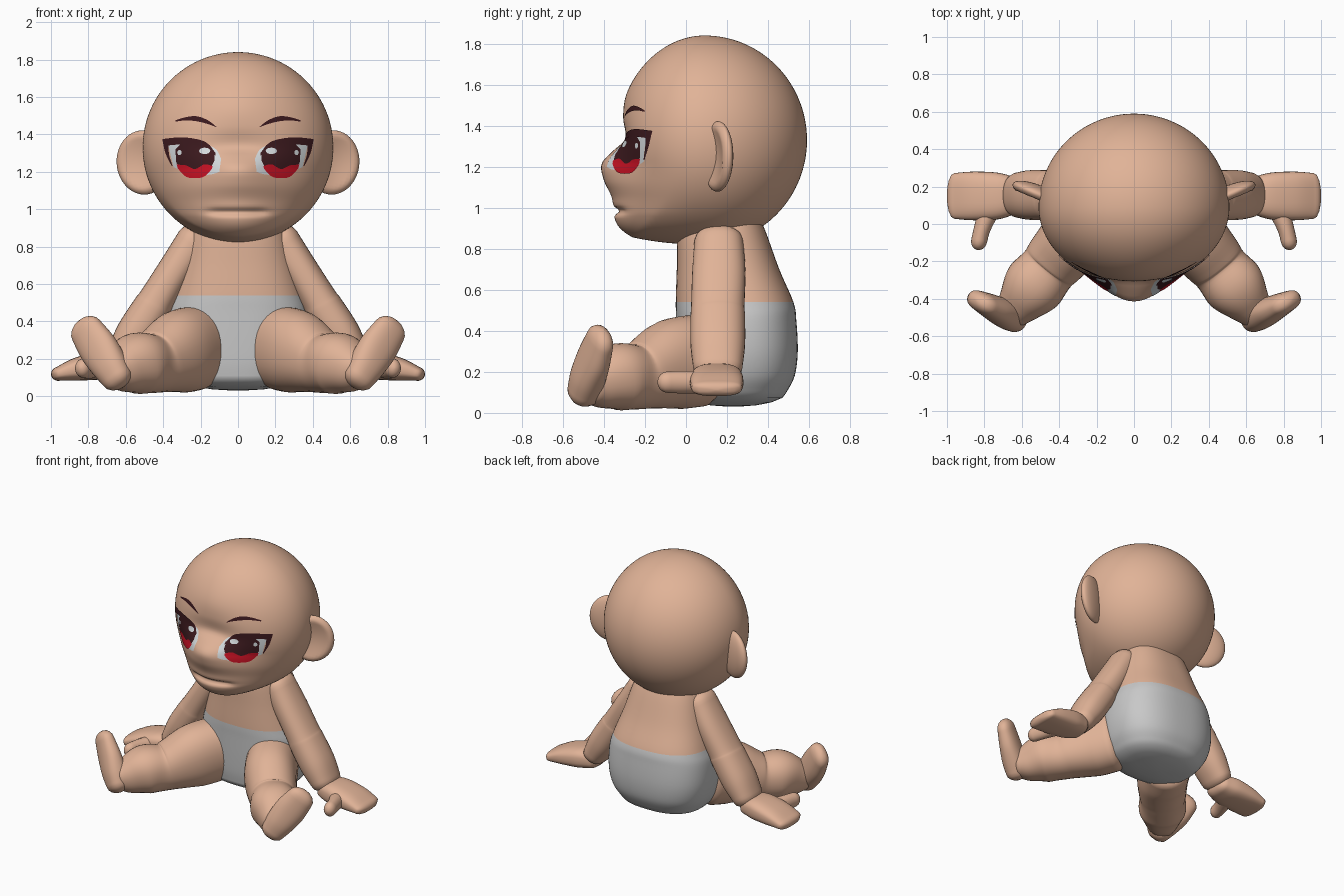
import bpy, bmesh, math
from mathutils import Vector, Matrix

if "Cube" in bpy.data.objects:
    bpy.data.objects.remove(bpy.data.objects["Cube"])


def material(name, r, g, b):
    m = bpy.data.materials.new(name)
    m.diffuse_color = (r, g, b, 1)
    m.use_nodes = True
    m.node_tree.nodes["Principled BSDF"].inputs["Base Color"].default_value = m.diffuse_color
    return m


SKIN = material("skin", .75, .45, .31)
CLOTH = material("grey cloth", .58, .58, .58)
DARK = material("dark maroon", .045, .010, .013)
RED = material("red iris", .60, .006, .018)
WHITE = material("eye white", .66, .70, .72)


def finish(name, bm, mats, mirror=False):
    me = bpy.data.meshes.new(name)
    bm.to_mesh(me)
    bm.free()
    ob = bpy.data.objects.new(name, me)
    bpy.context.collection.objects.link(ob)
    for m in mats:
        me.materials.append(m)
    for p in me.polygons:
        p.use_smooth = True
    if mirror:
        ob.modifiers.new("mirror", 'MIRROR').use_mirror_merge = False
    return ob


def spline(keys, steps):
    """Smooth curve through rows of numbers (Catmull-Rom)."""
    out = []
    for i in range(len(keys) - 1):
        a, b, c, d = (keys[min(max(i + k, 0), len(keys) - 1)] for k in (-1, 0, 1, 2))
        for s in range(steps):
            t = s / steps
            out.append([q + .5 * t * (r - p + t * (2*p - 5*q + 4*r - e + t * (3*(q - r) + e - p)))
                        for p, q, r, e in zip(a, b, c, d)])
    return out + [list(keys[-1])]


def loft(name, keys, up, cap=(.05, .05), power=2.0, axis=None, mirror=True, n=36):
    """Tube through rows (x, y, z, half width, half height) with domed ends."""
    rows = spline(keys, 5)
    pts = [Vector(r[:3]) for r in rows]
    bm, rings = bmesh.new(), []

    def ring(c, t, rw, rh):
        w = t.cross(Vector(up)).normalized()
        h = w.cross(t).normalized()
        vs = []
        for k in range(n):
            a = 2 * math.pi * k / n
            u, v = math.cos(a), math.sin(a)
            u = math.copysign(abs(u) ** (2 / power), u)
            v = math.copysign(abs(v) ** (2 / power), v)
            vs.append(bm.verts.new(c + w * u * rw + h * v * rh))
        rings.append(vs)

    last = len(pts) - 1
    for i, (p, r) in enumerate(zip(pts, rows)):
        t = Vector(axis) if axis else (pts[min(i + 1, last)] - pts[max(i - 1, 0)]).normalized()
        if i == 0:
            for a in (85, 65, 45, 22):
                a = math.radians(a)
                ring(p - t * cap[0] * math.sin(a), t, r[3] * math.cos(a), r[4] * math.cos(a))
        ring(p, t, r[3], r[4])
        if i == last:
            for a in (22, 45, 65, 85):
                a = math.radians(a)
                ring(p + t * cap[1] * math.sin(a), t, r[3] * math.cos(a), r[4] * math.cos(a))
    for A, B in zip(rings, rings[1:]):
        for k in range(n):
            bm.faces.new((A[k], A[(k + 1) % n], B[(k + 1) % n], B[k]))
    bm.faces.new(rings[0])
    bm.faces.new(rings[-1])
    bmesh.ops.recalc_face_normals(bm, faces=bm.faces)
    return finish(name, bm, [SKIN], mirror)


# Head: a ball with a flatter face, nose, chin and mouth groove
CY, CZ, R = .09, 1.33, .51
FACE = spline([(.80, .20), (.84, .20), (.915, .185), (1.04, .112), (1.135, .112), (1.215, .102),
               (1.28, .035), (1.34, -.025), (1.44, -.004), (1.55, .012), (1.68, .01), (1.86, 0)], 6)


def bump(x, z):
    b = 0
    for (z0, b0), (z1, b1) in zip(FACE, FACE[1:]):
        if z0 <= z <= z1:
            b = b0 + (b1 - b0) * (z - z0) / (z1 - z0)
    sigma = .13 + .15 * min(max((1.22 - z) / .25, 0), 1)
    b *= math.exp(-(x / sigma) ** 2 / 2)
    groove = math.exp(-((z - .985) / .016) ** 2) / (1 + (x / .15) ** 8)
    return b - .03 * groove


def front(x, z):
    y = CY - .41 * math.sqrt(max(0, 1 - (x / R) ** 2 - ((z - CZ) / R) ** 2))
    return y - bump(x, z) * min(1, (CY - y) / .15)


bm = bmesh.new()
bmesh.ops.create_uvsphere(bm, u_segments=112, v_segments=100, radius=1)
for v in bm.verts:
    x, y, z = v.co.x * R, v.co.y, CZ + v.co.z * R
    v.co = (x, CY + y * .5 if y >= 0 else front(x, z), z)
finish("head", bm, [SKIN])

# Ears: hollowed discs swept backwards
bm = bmesh.new()
bmesh.ops.create_uvsphere(bm, u_segments=32, v_segments=24, radius=1)
for v in bm.verts:
    x, y, z = v.co
    if y < 0:
        y += .9 * max(0, 1 - (x * x + z * z) / .7)
    v.co = (x * .155, y * .05, z * .172)
bm.transform(Matrix.Translation((.505, .155, 1.25)) @ Matrix.Rotation(.4, 4, 'Z')
             @ Matrix.Rotation(.15, 4, 'Y'))
finish("ear", bm, [SKIN], True)


# Painted face details: thin plates that follow the face
def plate(name, top, bottom, lift, mat):
    bm, cols = bmesh.new(), []
    for a, b in zip(spline(top, 5), spline(bottom, 5)):
        col = []
        for k in range(9):
            x, z = (a[j] + (b[j] - a[j]) * k / 8 for j in (0, 1))
            col.append(bm.verts.new((x, front(x, z) - lift, z)))
        cols.append(col)
    for A, B in zip(cols, cols[1:]):
        for k in range(8):
            bm.faces.new((A[k], A[k + 1], B[k + 1], B[k]))
    bm.normal_update()
    for f in bm.faces:
        if f.normal.y > 0:
            f.normal_flip()
    finish(name, bm, [mat], True)


def dot(name, x, z, rx, rz, lift, mat):
    arc = [math.pi * k / 6 for k in range(7)]
    plate(name, [(x - rx * math.cos(a), z + rz * math.sin(a)) for a in arc],
          [(x - rx * math.cos(a), z - rz * math.sin(a)) for a in arc], lift, mat)


plate("eye_white", [(.09, 1.27), (.13, 1.33), (.25, 1.36), (.375, 1.35)],
      [(.10, 1.20), (.15, 1.185), (.25, 1.185), (.345, 1.225)], .003, WHITE)
plate("iris", [(.125, 1.30), (.16, 1.35), (.23, 1.365), (.29, 1.36), (.335, 1.32)],
      [(.125, 1.26), (.165, 1.20), (.23, 1.185), (.29, 1.19), (.33, 1.25)], .005, DARK)
plate("iris_glow", [(.135, 1.23), (.18, 1.24), (.23, 1.215), (.28, 1.235), (.328, 1.238)],
      [(.14, 1.215), (.18, 1.175), (.23, 1.166), (.28, 1.175), (.322, 1.218)], .0065, RED)
plate("upper_lash", [(.12, 1.30), (.17, 1.357), (.25, 1.38), (.33, 1.383), (.405, 1.375)],
      [(.12, 1.285), (.17, 1.335), (.25, 1.345), (.33, 1.345), (.378, 1.34)], .0075, DARK)
plate("outer_lash", [(.405, 1.375), (.388, 1.30), (.355, 1.232)],
      [(.373, 1.345), (.368, 1.29), (.350, 1.232)], .007, DARK)
dot("eye_highlight", .178, 1.312, .030, .017, .0085, WHITE)
dot("small_highlight", .313, 1.303, .012, .014, .0085, WHITE)
plate("eyebrow", [(.335, 1.475), (.28, 1.492), (.22, 1.497), (.16, 1.475), (.115, 1.44)],
      [(.335, 1.468), (.28, 1.475), (.22, 1.47), (.16, 1.455), (.115, 1.438)], .005, DARK)

# Torso, with cloth below the waist
torso = loft("torso", [(0, .23, .10, .32, .26), (0, .245, .18, .365, .285), (0, .25, .3, .39, .295),
                       (0, .245, .45, .385, .293), (0, .237, .54, .36, .287), (0, .205, .7, .31, .25),
                       (0, .175, .88, .26, .215), (0, .17, .97, .22, .18)],
             (0, 1, 0), (.07, .04), 2.5, (0, 0, 1), False, 64)
torso.data.materials.append(CLOTH)
for p in torso.data.polygons:
    p.material_index = int(p.center.z < .54)

# Arms, hands and thumbs
loft("arm", [(.23, .16, .83, .10, .12), (.33, .16, .68, .095, .13), (.43, .155, .52, .098, .13),
             (.46, .155, .47, .104, .133), (.55, .155, .33, .105, .133), (.62, .155, .22, .085, .12)],
     (0, 1, 0), (.08, .07), 2.3)
loft("hand", [(.64, .155, .17, .10, .065), (.73, .15, .165, .125, .075), (.86, .15, .145, .13, .062),
              (.96, .15, .12, .122, .038)], (0, 0, 1), (.05, .04), 2.8)
loft("thumb", [(.77, .09, .15, .06, .055), (.81, -.02, .15, .045, .055), (.828, -.09, .15, .043, .052)],
     (0, 0, 1), (.03, .05))

# Legs and upturned feet
loft("leg", [(.24, .06, .255, .18, .225), (.32, -.07, .235, .18, .22), (.42, -.19, .19, .165, .175),
             (.465, -.245, .175, .155, .158), (.54, -.335, .175, .165, .163),
             (.61, -.42, .15, .125, .13), (.65, -.465, .14, .10, .10)],
     (0, 0, 1), (.08, .05), 2.2)
loft("foot", [(.645, -.50, .10, .085, .075), (.69, -.48, .17, .10, .078), (.75, -.45, .26, .108, .068),
              (.81, -.42, .35, .095, .055)], (.45, -.85, 0), (.06, .07), 2.3)
